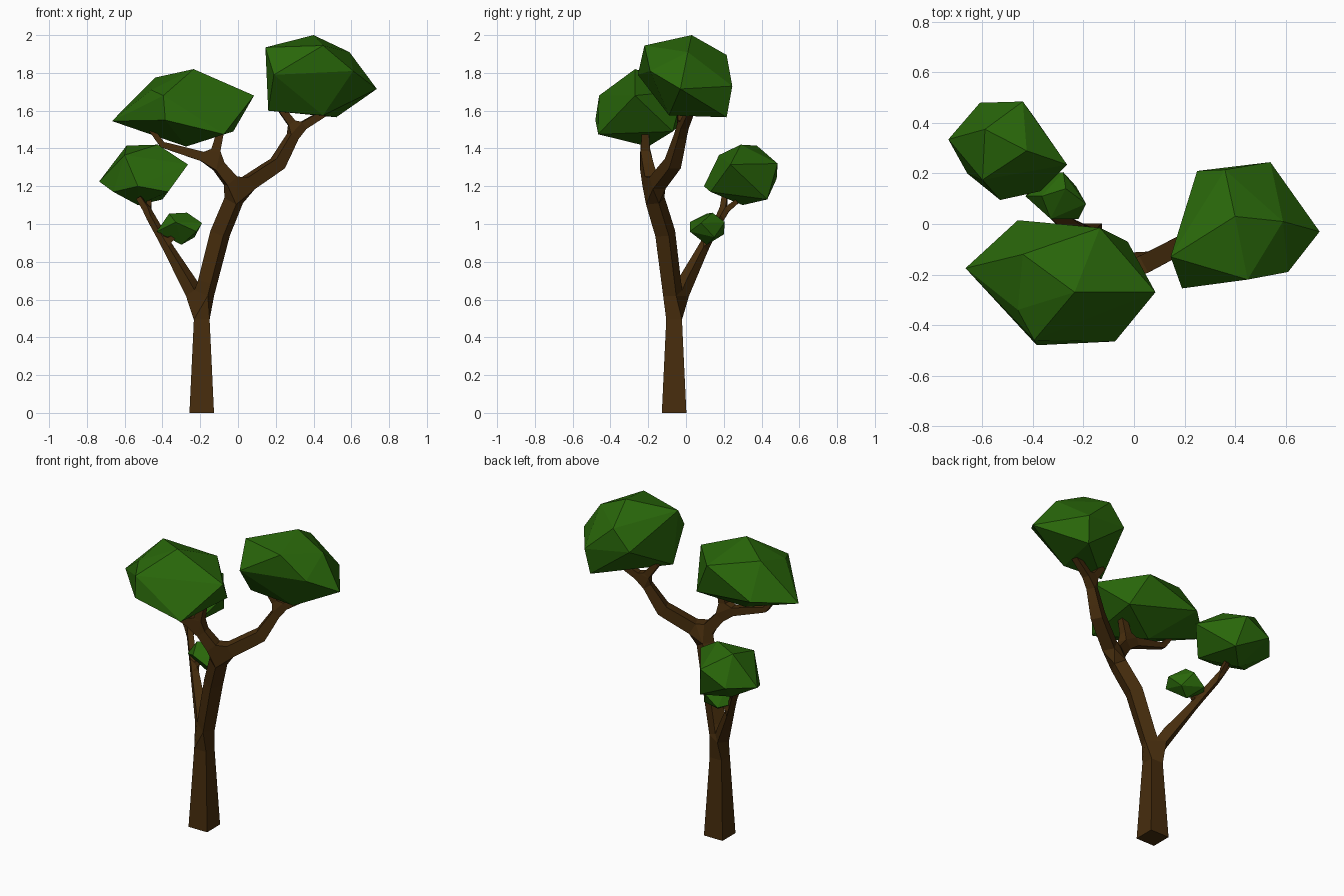
import bpy, bmesh


def material(name, rgb):
    m = bpy.data.materials.new(name)
    m.diffuse_color = (*rgb, 1)
    return m


def add_object(name, mesh, mat):
    obj = bpy.data.objects.new(name, mesh)
    bpy.context.collection.objects.link(obj)
    mesh.materials.append(mat)
    return obj


bark = material("bark", (0.062, 0.026, 0.004))
leaf = material("leaf", (0.022, 0.135, 0.003))

# Branch skeleton: name -> (parent, position, radius)
nodes = {
    "base":        (None,          (-0.192, -0.063, 0.00), 0.065),
    "crotch":      ("base",        (-0.192, -0.063, 0.57), 0.038),
    "main_bend":   ("crotch",      (-0.095, -0.110, 0.95), 0.040),
    "main_fork":   ("main_bend",   (0.000, -0.180, 1.18), 0.038),
    # right limb
    "right_bend":  ("main_fork",   (0.210, -0.070, 1.32), 0.035),
    "right_fork":  ("right_bend",  (0.310, -0.020, 1.50), 0.023),
    "right_tip_a": ("right_fork",  (0.220, -0.030, 1.62), 0.018),
    "right_tip_b": ("right_fork",  (0.460, 0.020, 1.59), 0.018),
    # left limb
    "left_fork":   ("main_fork",   (-0.130, -0.215, 1.34), 0.028),
    "left_bend":   ("left_fork",   (-0.400, -0.225, 1.42), 0.016),
    "left_tip_a":  ("left_bend",   (-0.460, -0.225, 1.50), 0.013),
    "left_tip_b":  ("left_fork",   (-0.090, -0.215, 1.50), 0.018),
    # low back limb
    "low_fork":    ("crotch",      (-0.385, 0.105, 0.90), 0.019),
    "low_twig":    ("low_fork",    (-0.335, 0.110, 0.935), 0.011),
    "low_bend":    ("low_fork",    (-0.475, 0.195, 1.06), 0.017),
    "low_tip_a":   ("low_bend",    (-0.525, 0.205, 1.14), 0.014),
    "low_tip_b":   ("low_bend",    (-0.470, 0.270, 1.12), 0.012),
}

# Trunk and branches: four-sided skin around the skeleton
keys = list(nodes)
edges = [(keys.index(p), i) for i, (p, _, _) in enumerate(nodes.values()) if p]
mesh = bpy.data.meshes.new("trunk_and_branches")
mesh.from_pydata([n[1] for n in nodes.values()], edges, [])
trunk = add_object("trunk_and_branches", mesh, bark)
skin = trunk.modifiers.new("skin", "SKIN")
skin.use_smooth_shade = False
for sv, (_, _, r) in zip(mesh.skin_vertices[0].data, nodes.values()):
    sv.radius = (r, r)


# Foliage clumps: faceted convex hulls around a few corner points
def clump(name, points):
    bm = bmesh.new()
    for p in points:
        bm.verts.new(p)
    bmesh.ops.convex_hull(bm, input=bm.verts[:])
    inner = [v for v in bm.verts if not v.link_faces]
    bmesh.ops.delete(bm, geom=inner, context="VERTS")
    bmesh.ops.recalc_face_normals(bm, faces=bm.faces[:])
    me = bpy.data.meshes.new(name)
    bm.to_mesh(me)
    bm.free()
    return add_object(name, me, leaf)


clump("right_foliage", [
    (.40, .03, 2.0), (.145, -.13, 1.935), (.59, .01, 1.91), (.735, -.03, 1.715),
    (.19, -.255, 1.79), (.61, -.19, 1.81), (.45, -.22, 1.945), (.54, .245, 1.73),
    (.25, .21, 1.77), (.36, .215, 1.895), (.52, .215, 1.565), (.16, -.10, 1.60),
    (.45, -.09, 1.575)])

clump("left_foliage", [
    (-.235, -.27, 1.82), (-.44, -.12, 1.775), (.085, -.27, 1.68), (-.667, -.175, 1.545),
    (-.075, -.465, 1.475), (-.385, -.48, 1.55), (-.46, -.34, 1.71), (-.395, -.46, 1.68),
    (-.275, -.20, 1.41), (-.40, -.20, 1.455), (-.46, .015, 1.57), (-.135, -.015, 1.705),
    (-.025, -.07, 1.49)])

clump("back_foliage", [
    (-.59, .375, 1.415), (-.425, .29, 1.42), (-.61, .48, 1.24), (-.44, .485, 1.32),
    (-.265, .235, 1.315), (-.735, .335, 1.225), (-.53, .095, 1.20), (-.37, .13, 1.17),
    (-.53, .30, 1.10), (-.40, .43, 1.13), (-.66, .20, 1.17), (-.60, .175, 1.365)])

clump("twig_foliage", [
    (-.365, .11, 1.055), (-.27, .14, 1.06), (-.19, .08, 1.005), (-.22, .02, .96),
    (-.33, .02, 1.01), (-.43, .11, .96), (-.28, .205, 1.01), (-.36, .20, .945),
    (-.23, .15, .93), (-.30, .11, .89)])
